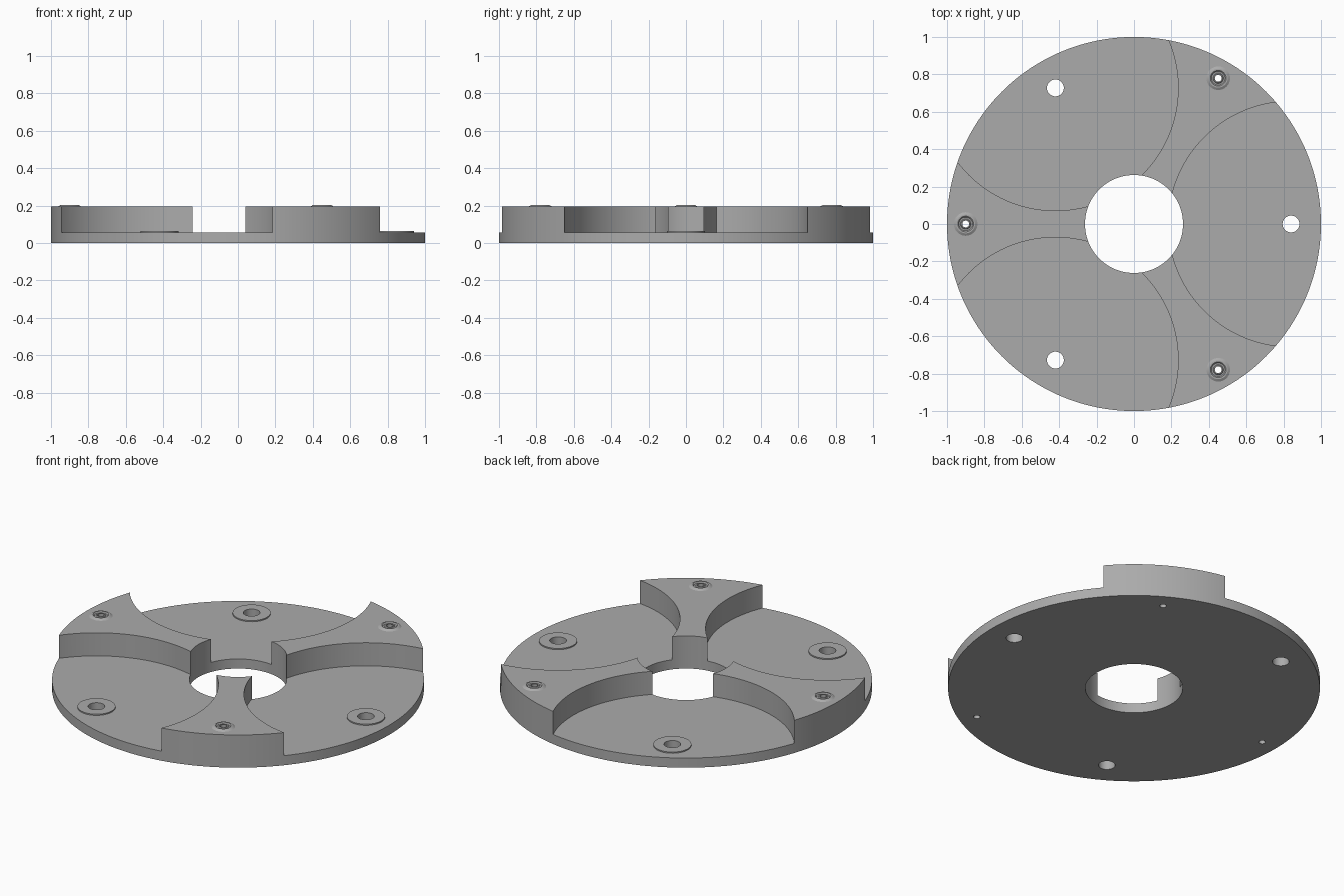
import bpy
import bmesh
from math import cos, sin, pi, radians

if "Cube" in bpy.data.objects:
    bpy.data.objects.remove(bpy.data.objects["Cube"])

grey = bpy.data.materials.new("plain grey")
grey.use_nodes = True
grey.diffuse_color = (0.41, 0.41, 0.41, 1)
grey.node_tree.nodes["Principled BSDF"].inputs["Base Color"].default_value = (0.41, 0.41, 0.41, 1)

BASE_TOP = 0.057
BODY_TOP = 0.194
PAD_RADIUS = 0.84
BOSS_RADIUS = 0.9


def polar(radius, degrees):
    a = radians(degrees)
    return radius * cos(a), radius * sin(a)


def cylinder(name, radius, bottom, top, xy=(0, 0), sides=64):
    bpy.ops.mesh.primitive_cylinder_add(
        vertices=sides, radius=radius, depth=top - bottom,
        location=(xy[0], xy[1], (bottom + top) / 2))
    ob = bpy.context.object
    ob.name = name
    return ob


def smooth(ob):
    bpy.ops.object.select_all(action="DESELECT")
    ob.select_set(True)
    bpy.context.view_layer.objects.active = ob
    bpy.ops.object.shade_smooth_by_angle(angle=radians(30))


def cut(target, cutter):
    mod = target.modifiers.new("cut", "BOOLEAN")
    mod.operation = "DIFFERENCE"
    mod.solver = "EXACT"
    mod.object = cutter
    bpy.context.view_layer.objects.active = target
    bpy.ops.object.modifier_apply(modifier=mod.name)
    bpy.data.objects.remove(cutter)


def lathe(name, profile, xy, steps=48):
    # Revolve (radius, height) points, listed from the outer edge to the bore
    bm = bmesh.new()
    rings = [[bm.verts.new((r * cos(2 * pi * i / steps), r * sin(2 * pi * i / steps), z))
              for i in range(steps)] for r, z in profile]
    for a, b in zip(rings, rings[1:]):
        for i in range(steps):
            j = (i + 1) % steps
            bm.faces.new((a[i], a[j], b[j], b[i]))
    mesh = bpy.data.meshes.new(name)
    bm.to_mesh(mesh)
    bm.free()
    ob = bpy.data.objects.new(name, mesh)
    ob.location = (xy[0], xy[1], 0)
    bpy.context.collection.objects.link(ob)
    mesh.materials.append(grey)
    smooth(ob)


# Round plate with three circular pockets, leaving three flared arms
body = cylinder("plate_with_arms", 1, 0, BODY_TOP, sides=192)
cut(body, cylinder("bore_cutter", 0.262, -0.1, 0.4, sides=96))
for k in range(3):
    pad = polar(PAD_RADIUS, 120 * k)
    boss = polar(BOSS_RADIUS, 60 + 120 * k)
    cut(body, cylinder("pocket_cutter", 0.656, BASE_TOP, 0.4, pad, sides=160))
    cut(body, cylinder("bolt_hole_cutter", 0.045, -0.1, 0.4, pad, sides=48))
    cut(body, cylinder("screw_hole_cutter", 0.018, -0.1, 0.4, boss, sides=48))
body.data.materials.clear()
body.data.materials.append(grey)
smooth(body)

# Low round pads in the pockets and stepped bosses on the arms
for k in range(3):
    lathe(f"bolt_pad_{k + 1}",
          [(0.102, BASE_TOP), (0.102, 0.064), (0.045, 0.064), (0.045, BASE_TOP)],
          polar(PAD_RADIUS, 120 * k))
    lathe(f"screw_boss_{k + 1}",
          [(0.063, BODY_TOP), (0.05, 0.202), (0.042, 0.202), (0.036, 0.196),
           (0.028, 0.196), (0.024, 0.2), (0.018, 0.2), (0.018, BODY_TOP)],
          polar(BOSS_RADIUS, 60 + 120 * k))
